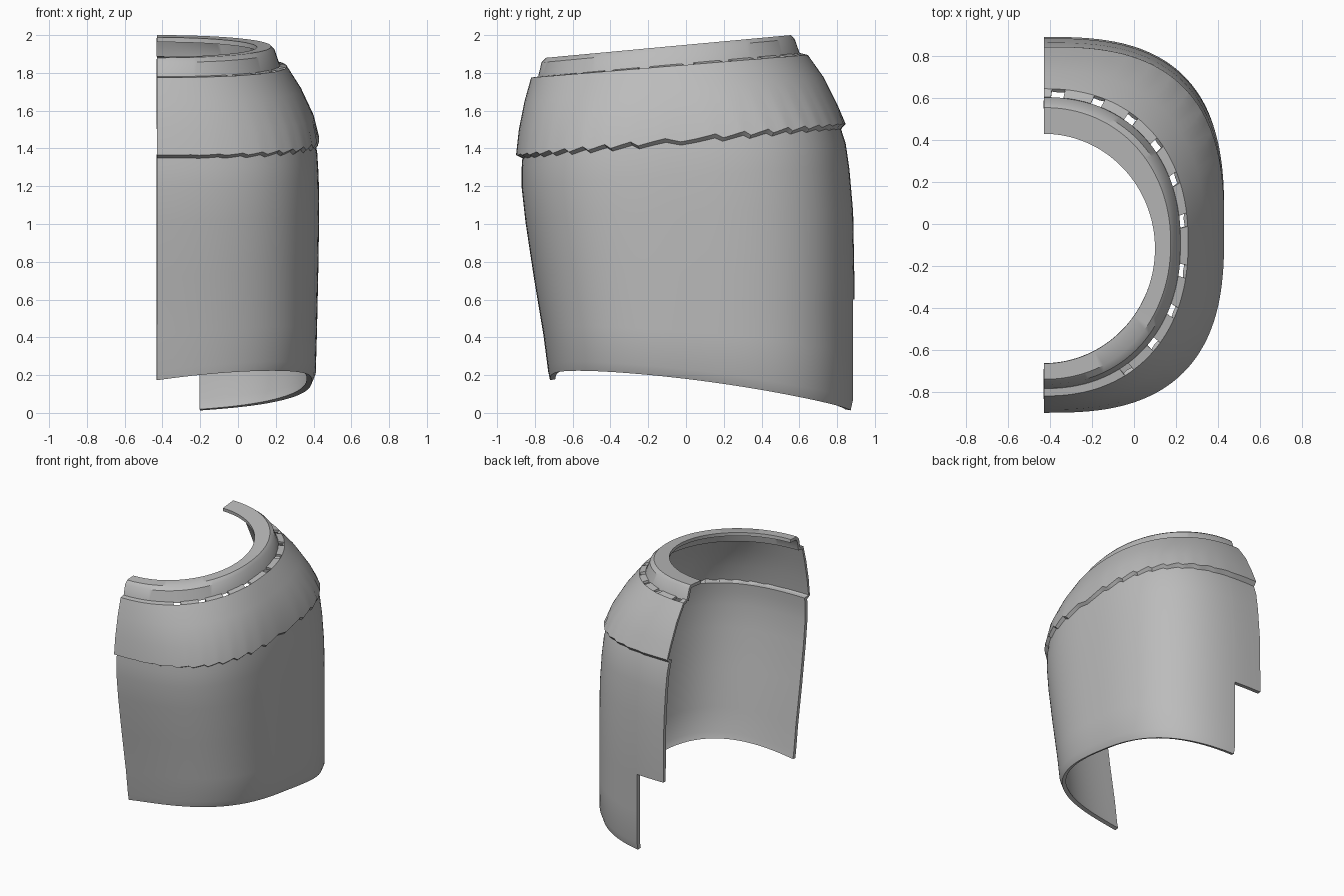
import bpy, bmesh, math
from mathutils import Vector

cube = bpy.data.objects.get("Cube")
if cube:
    bpy.data.objects.remove(cube, do_unlink=True)

CUT_X = -0.43      # open side of the half shell
COLS = 80          # columns from front to back

grey = bpy.data.materials.new("plain_grey")
grey.use_nodes = True
grey.diffuse_color = (0.5, 0.5, 0.5, 1)
grey.node_tree.nodes["Principled BSDF"].inputs["Base Color"].default_value = (0.5, 0.5, 0.5, 1)


def section(y_front, y_back, reach, power):
    """Half superellipse in plan, running front to back around the +x side."""
    mid, half = (y_front + y_back) / 2, (y_back - y_front) / 2
    pts = []
    for i in range(COLS + 1):
        t = math.pi * (i / COLS - 0.5)
        c, s = max(math.cos(t), 0), math.sin(t)
        x = CUT_X + reach * c ** (2 / power)
        y = mid + half * math.copysign(abs(s) ** (2 / power), s)
        pts.append((x, y, (y - y_front) / (2 * half), c))
    return pts


def tilted(y_front, z_front, y_back, z_back, reach, power, saw=0):
    """Section on a plane that climbs to the back, with an optional toothed edge."""
    row = []
    for i, (x, y, f, c) in enumerate(section(y_front, y_back, reach, power)):
        tooth = saw * c * ((i % 4) / 3 - 0.5)
        row.append(Vector((x, y, z_front + (z_back - z_front) * f + tooth)))
    return row


def loft(name, rows, thickness, skip=None, trim=None):
    bm = bmesh.new()
    grid = [[bm.verts.new(p) for p in row] for row in rows]
    for j in range(len(grid) - 1):
        for i in range(COLS):
            if skip and skip(j, i):
                continue
            a, b = grid[j], grid[j + 1]
            bm.faces.new((a[i], a[i + 1], b[i + 1], b[i]))
    if trim:
        trim(bm)
    mesh = bpy.data.meshes.new(name)
    bm.to_mesh(mesh)
    bm.free()
    mesh.materials.append(grey)
    obj = bpy.data.objects.new(name, mesh)
    bpy.context.collection.objects.link(obj)
    wall = obj.modifiers.new("wall", 'SOLIDIFY')
    wall.thickness = thickness
    wall.offset = -1
    bpy.ops.object.select_all(action='DESELECT')
    obj.select_set(True)
    bpy.context.view_layer.objects.active = obj
    bpy.ops.object.modifier_apply(modifier="wall")
    bpy.ops.object.shade_smooth_by_angle(angle=math.radians(35))


# Lower body: blends from the swooping hem to the tilted seam
def hem(x, y):
    end = max(0, 1 - (x - CUT_X) / 0.83) ** 2
    return 0.18 - 0.12 * y - 0.065 * y * y - (0.06 if y < 0 else 0.025) * end


body_rows = []
for f, yf, yb, reach in [(0, -0.72, 0.88, 0.82), (0.04, -0.73, 0.892, 0.842),
                         (0.2, -0.755, 0.892, 0.848), (0.45, -0.805, 0.892, 0.855),
                         (0.7, -0.85, 0.885, 0.86), (0.85, -0.87, 0.865, 0.857),
                         (0.94, -0.87, 0.845, 0.85), (1, -0.865, 0.815, 0.838)]:
    body_rows.append([Vector((x, y, (1 - f) * hem(x, y) + f * (1.37 + 0.15 * g)))
                      for x, y, g, c in section(yf, yb, reach, 2.8)])


# Notch in the low back corner
def cut_notch(bm):
    for co, no in (((-0.2, 0, 0), (1, 0, 0)), ((0, 0, 0.6), (0, 0, 1))):
        near = [f for f in bm.faces if f.calc_center_median().y > 0]
        geom = near + list({e for f in near for e in f.edges}) + list({v for f in near for v in f.verts})
        bmesh.ops.bisect_plane(bm, geom=geom, dist=1e-5, plane_co=co, plane_no=no)
    gone = []
    for f in bm.faces:
        p = f.calc_center_median()
        if p.x < -0.2 and p.y > 0 and p.z < 0.6:
            gone.append(f)
    bmesh.ops.delete(bm, geom=gone, context='FACES')


loft("lower_body", body_rows, 0.03, trim=cut_notch)

# Shoulder cap: toothed overhanging lip, sloping wall and a pierced groove floor
cap_rows = [
    tilted(-0.86, 1.345, 0.81, 1.49, 0.83, 2.75, 0.025),
    tilted(-0.90, 1.365, 0.845, 1.53, 0.86, 2.75, 0.025),
    tilted(-0.885, 1.5, 0.80, 1.635, 0.832, 2.65),
    tilted(-0.855, 1.65, 0.73, 1.775, 0.765, 2.45),
    tilted(-0.82, 1.775, 0.645, 1.895, 0.688, 2.25),
    tilted(-0.785, 1.78, 0.605, 1.905, 0.652, 2.2),
]
loft("shoulder_cap", cap_rows, 0.02,
     skip=lambda j, i: j == 4 and i > 12 and i % 7 < 2)

# Collar: short upright wall with a flat inward flange
collar_rows = [
    tilted(-0.785, 1.77, 0.605, 1.895, 0.653, 2.2),
    tilted(-0.765, 1.855, 0.575, 1.98, 0.625, 2.2),
    tilted(-0.74, 1.88, 0.555, 2.0, 0.605, 2.1),
    tilted(-0.665, 1.885, 0.43, 1.988, 0.53, 2.0),
]
loft("collar", collar_rows, 0.025)
